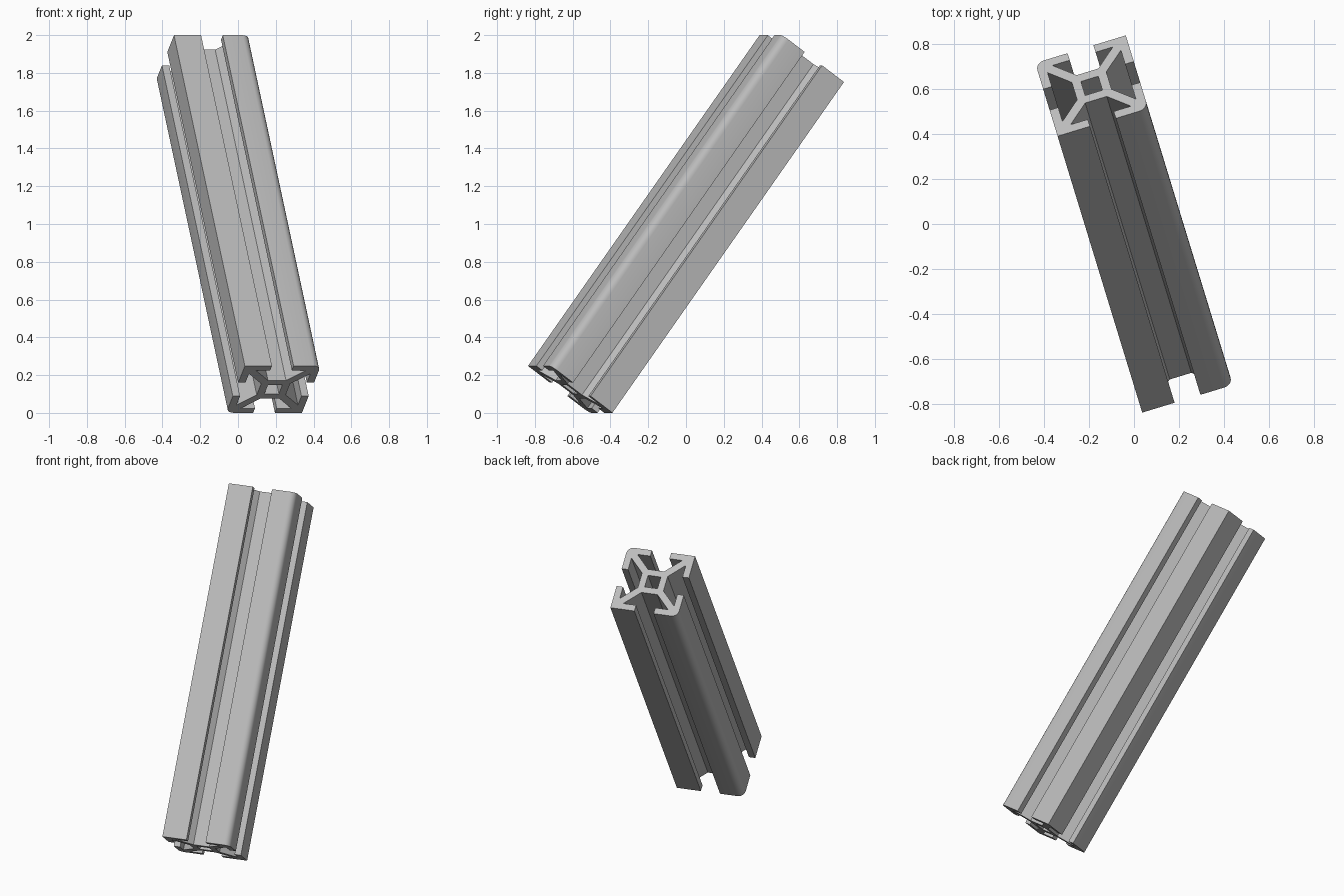
import bpy
from math import sin, cos, pi, radians
from mathutils import Matrix, Vector

cube = bpy.data.objects.get("Cube")
if cube:
    bpy.data.objects.remove(cube)

HALF, LENGTH, RADIUS = 0.21, 2.17, 0.04

# Brushed aluminium
metal = bpy.data.materials.new("grey_aluminium")
metal.use_nodes = True
grey = (0.5, 0.5, 0.5, 1)
metal.diffuse_color = grey
metal.node_tree.nodes["Principled BSDF"].inputs["Base Color"].default_value = grey


def corner(rounded):
    """Outer corner of one quarter, sharp or rounded."""
    if not rounded:
        return [(-HALF, -HALF)]
    c = RADIUS - HALF
    steps = 5
    return [(c + RADIUS * cos(pi + i * pi / 2 / steps),
             c + RADIUS * sin(pi + i * pi / 2 / steps)) for i in range(steps + 1)]


def turn(points, k):
    """Rotate points by k quarter turns."""
    for _ in range(k):
        points = [(-y, x) for x, y in points]
    return points


# One side of a diagonal arm: hub, pocket, lip inside, lip outside
arm = [(-0.08, -0.05), (-0.17, -0.14), (-0.17, -0.06), (-HALF, -0.06)]
mirrored_arm = [(y, x) for x, y in reversed(arm)]

outline = []
for k in range(4):
    outline += turn(arm + corner(k % 2 == 1) + mirrored_arm, k)

# Hollow centre
hole = [turn([(-0.04, -0.04)], k)[0] for k in range(4)]

# Extruded rail with four T-shaped slots
curve = bpy.data.curves.new("slotted_rail", "CURVE")
curve.dimensions = "2D"
curve.fill_mode = "BOTH"
curve.extrude = LENGTH / 2
for points in (outline, hole):
    spline = curve.splines.new("POLY")
    spline.points.add(len(points) - 1)
    for p, (x, y) in zip(spline.points, points):
        p.co = (x, y, 0, 1)
    spline.use_cyclic_u = True
curve.materials.append(metal)
rail = bpy.data.objects.new("slotted_rail", curve)
bpy.context.collection.objects.link(rail)

bpy.ops.object.select_all(action="DESELECT")
rail.select_set(True)
bpy.context.view_layer.objects.active = rail
bpy.ops.object.convert(target="MESH")
rail = bpy.context.view_layer.objects.active
bpy.ops.object.shade_smooth_by_angle(angle=radians(30))

# Lean the rail along its axis, keeping one cross-section side level
axis = Vector((-0.375, 1.225, 1.75)).normalized()
level = Vector((axis.y, -axis.x, 0)).normalized()
across = axis.cross(level)
lean = Matrix((level, across, axis)).transposed().to_4x4()
rail.matrix_world = Matrix.Translation((0, 0, 1)) @ lean
